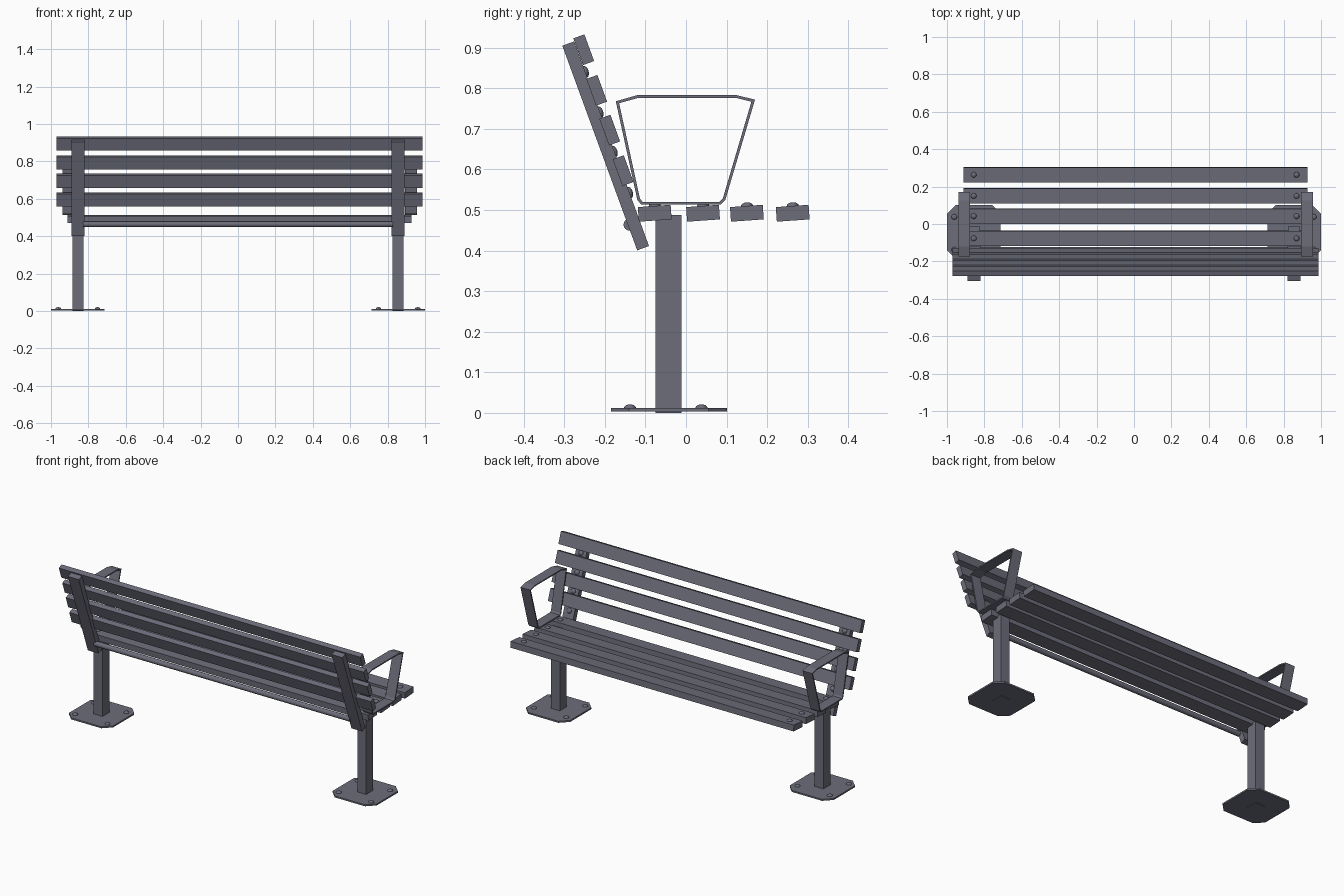
import bpy, bmesh
from math import radians

if "Cube" in bpy.data.objects:
    bpy.data.objects.remove(bpy.data.objects["Cube"])

grey = bpy.data.materials.new("slate grey paint")
grey.use_nodes = True
colour = (0.15, 0.153, 0.195, 1)
grey.diffuse_color = colour
grey.node_tree.nodes["Principled BSDF"].inputs["Base Color"].default_value = colour


def finish(name, bm, loc=(0, 0, 0), tilt=0.0):
    mesh = bpy.data.meshes.new(name)
    bm.to_mesh(mesh)
    bm.free()
    mesh.materials.append(grey)
    ob = bpy.data.objects.new(name, mesh)
    ob.location = loc
    ob.rotation_euler.x = radians(tilt)
    bpy.context.collection.objects.link(ob)
    return ob


def box(name, loc, size, tilt=0.0):
    bm = bmesh.new()
    bmesh.ops.create_cube(bm, size=1)
    bmesh.ops.scale(bm, vec=size, verts=bm.verts)
    return finish(name, bm, loc, tilt)


def bolt(name, loc, tilt=0.0):
    # Shallow domed bolt head, half sunk into its part
    bm = bmesh.new()
    bmesh.ops.create_uvsphere(bm, u_segments=14, v_segments=8, radius=0.015)
    bmesh.ops.scale(bm, vec=(1, 1, 0.6), verts=bm.verts)
    for f in bm.faces:
        f.smooth = True
    return finish(name, bm, loc, tilt)


def base_plate(name, x, y, half, cut):
    # Square plate with clipped corners
    bm = bmesh.new()
    a, b = half, half - cut
    outline = [(a, -b), (a, b), (b, a), (-b, a), (-a, b), (-a, -b), (-b, -a), (b, -a)]
    face = bm.faces.new([bm.verts.new((px, py, 0)) for px, py in outline])
    top = bmesh.ops.extrude_face_region(bm, geom=[face])["geom"]
    bmesh.ops.translate(bm, vec=(0, 0, 0.009),
                        verts=[v for v in top if isinstance(v, bmesh.types.BMVert)])
    bmesh.ops.recalc_face_normals(bm, faces=bm.faces)
    return finish(name, bm, (x, y, 0.003))


def armrest(name, x, width):
    # Closed loop of flat bar
    path = [(-0.173, 0.768), (-0.12, 0.783), (0.125, 0.783), (0.17, 0.772),
            (0.097, 0.525), (0.085, 0.513), (-0.11, 0.513), (-0.12, 0.525)]
    bm = bmesh.new()
    sides = [[bm.verts.new((s * width / 2, y, z)) for y, z in path] for s in (-1, 1)]
    for i in range(len(path)):
        j = (i + 1) % len(path)
        bm.faces.new((sides[0][i], sides[1][i], sides[1][j], sides[0][j]))
    ob = finish(name, bm, (x, 0, 0))
    mod = ob.modifiers.new("bar thickness", "SOLIDIFY")
    mod.thickness = 0.007
    mod.offset = -1
    mod.use_even_offset = True


# Seat slats
SEAT_Y = (-0.077, 0.042, 0.15, 0.263)
for i, y in enumerate(SEAT_Y):
    box(f"seat_slat_{i + 1}", (0.008, y, 0.492), (1.84, 0.081, 0.036), 4)

# Backrest slats
BACK = ((-0.155, 0.597), (-0.188, 0.697), (-0.22, 0.795), (-0.252, 0.895))
for i, (y, z) in enumerate(BACK):
    box(f"back_slat_{i + 1}", (0.009, y, z), (1.957, 0.029, 0.07), 20)

# Round rail joining the back supports
bm = bmesh.new()
bmesh.ops.create_cone(bm, cap_ends=True, segments=16, radius1=0.015, radius2=0.015, depth=1.66)
for f in bm.faces:
    f.smooth = len(f.verts) == 4
rail = finish("rear_rail", bm, (0, -0.139, 0.464))
rail.rotation_euler.y = radians(90)

# Leg, foot, support, armrest and bolts at each end
for side, s in (("left", 1), ("right", -1)):
    x = s * 0.856
    box(f"{side}_post", (x, -0.043, 0.244), (0.058, 0.064, 0.488))
    base_plate(f"{side}_base_plate", x, -0.042, 0.143, 0.045)
    box(f"{side}_back_support", (x, -0.198, 0.658), (0.07, 0.031, 0.537), 20.1)
    armrest(f"{side}_armrest", s * 0.916 + 0.009, 0.062)
    for dx in (-1, 1):
        for y in (-0.138, 0.038):
            bolt(f"{side}_base_bolt", (x + dx * 0.105, y, 0.012))
    for y in SEAT_Y:
        bolt(f"{side}_seat_bolt", (s * 0.863 + 0.006, y, 0.51), 4)
    for y, z in ((-0.249, 0.841), (-0.213, 0.741), (-0.178, 0.644), (-0.14, 0.543)):
        bolt(f"{side}_back_bolt", (x, y, z), -70)
